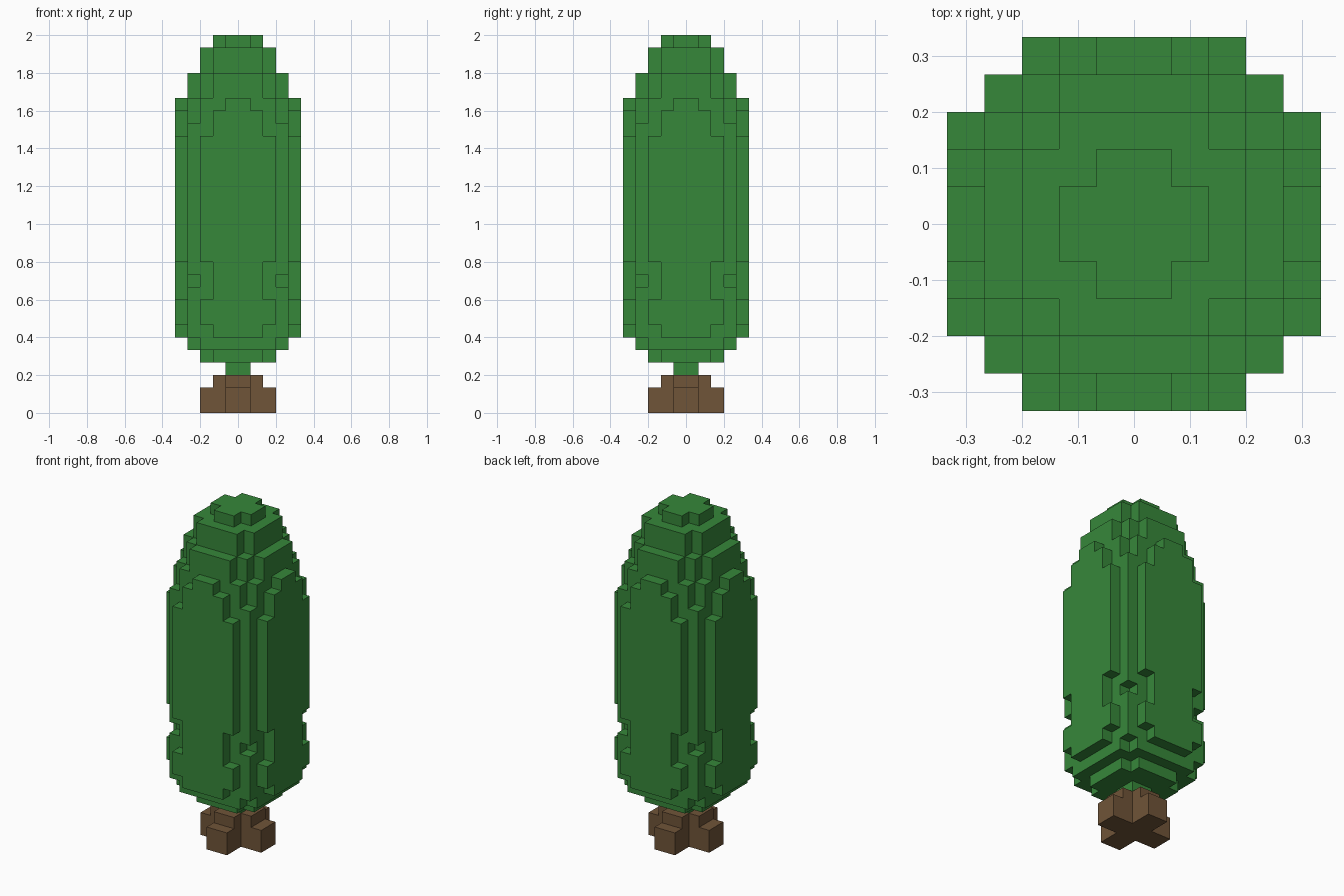
import bpy, bmesh

if "Cube" in bpy.data.objects:
    bpy.data.objects.remove(bpy.data.objects["Cube"], do_unlink=True)

UNIT = 2 / 30  # size of one block


def make_material(name, rgb):
    mat = bpy.data.materials.new(name)
    mat.use_nodes = True
    mat.diffuse_color = (*rgb, 1)
    mat.node_tree.nodes["Principled BSDF"].inputs["Base Color"].default_value = (*rgb, 1)
    return mat


def cells(steps):
    """Four-way symmetric footprint: steps[i] is the half depth of block column i."""
    n = len(steps)
    fold = lambda i: i if i >= 0 else -1 - i
    return {(i, j) for i in range(-n, n) for j in range(-6, 6) if fold(j) < steps[fold(i)]}


def make_stack(name, bands, mat):
    """Stack stepped footprints, keeping only the outer faces."""
    bm = bmesh.new()
    plans = [cells(steps) for _, _, steps in bands]

    def quad(*pts):
        bm.faces.new([bm.verts.new([c * UNIT for c in p]) for p in pts])

    for k, (z0, z1, _) in enumerate(bands):
        plan = plans[k]
        below = plans[k - 1] if k else set()
        above = plans[k + 1] if k + 1 < len(plans) else set()
        for x, y in sorted(plan):
            # corners run anticlockwise from above, paired with the neighbour of each side
            ring = [(x, y), (x + 1, y), (x + 1, y + 1), (x, y + 1)]
            sides = [(x, y - 1), (x + 1, y), (x, y + 1), (x - 1, y)]
            for s, neighbour in enumerate(sides):
                if neighbour not in plan:
                    a, b = ring[s], ring[(s + 1) % 4]
                    quad((*a, z0), (*b, z0), (*b, z1), (*a, z1))
            if (x, y) not in above:
                quad(*[(*p, z1) for p in ring])
            if (x, y) not in below:
                quad(*[(*p, z0) for p in reversed(ring)])

    bmesh.ops.remove_doubles(bm, verts=bm.verts, dist=UNIT * 0.01)
    mesh = bpy.data.meshes.new(name)
    bm.to_mesh(mesh)
    bm.free()
    mesh.materials.append(mat)
    obj = bpy.data.objects.new(name, mesh)
    bpy.context.collection.objects.link(obj)
    return obj


leaf_green = make_material("leaf green", (0.037, 0.242, 0.042))
bark_brown = make_material("bark brown", (0.162, 0.089, 0.040))

# Cross-shaped trunk with a shorter upper step
make_stack("trunk", [
    (0, 2, [3, 1, 1]),
    (2, 3, [2, 1]),
], bark_brown)

# Foliage: (bottom, top, stepped footprint) in blocks
make_stack("foliage", [
    (3, 4, [1]),                  # neck
    (4, 5, [3, 3, 2]),            # flaring underside
    (5, 6, [4, 4, 4, 3]),
    (6, 7, [5, 5, 4, 4, 2]),
    (7, 9, [5, 5, 5, 4, 3]),      # lower bulge
    (9, 10, [5, 5, 4, 4, 2]),     # notched waist
    (10, 11, [5, 5, 4, 3, 2]),
    (11, 12, [5, 5, 4, 4, 2]),
    (12, 22, [5, 5, 5, 4, 3]),    # main body
    (22, 23, [5, 5, 4, 4, 2]),    # tapering crown
    (23, 24, [5, 5, 4, 3, 2]),
    (24, 25, [5, 4, 4, 3, 1]),
    (25, 27, [4, 4, 3, 2]),
    (27, 29, [3, 3, 2]),
    (29, 30, [2, 1]),             # tip
], leaf_green)
